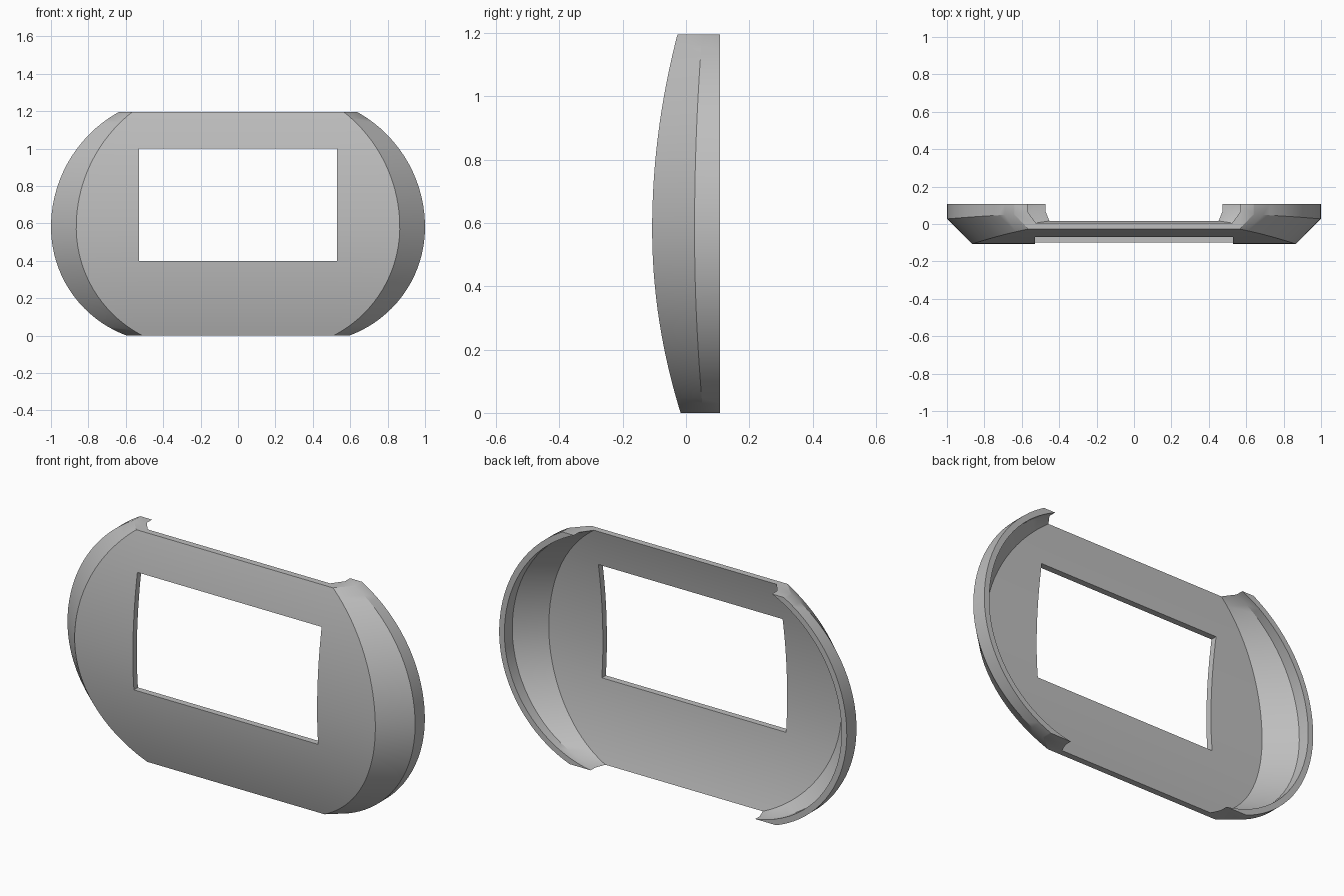
import bpy, bmesh, math

cube = bpy.data.objects.get("Cube")
if cube:
    bpy.data.objects.remove(cube, do_unlink=True)

HEIGHT, MID = 1.196, 0.58           # panel height and widest level
WIN_X, WIN_LO, WIN_HI = 0.53, 0.4, 1.0
REAR = 0.107


def arc(z, reach, r_top, r_low, inset=0.0):
    """Half width of a side arc at height z; inset shrinks its radius."""
    r = r_top if z > MID else r_low
    return reach - r + math.sqrt(max((r - inset) ** 2 - (z - MID) ** 2, 0))


def bulge(z):
    """Depth lost from the crown of the panel towards its ends."""
    if z > MID:
        return 0.08 * ((z - MID) / (HEIGHT - MID)) ** 2
    return 0.09 * ((MID - z) / MID) ** 2


def section(z, inner):
    """Points across the shell at height z: rim, crease, foot, window side, mirrored."""
    t = 0.03 if inner else 0.0
    b = bulge(z)
    rim = arc(z, 1.0, 0.704, 0.617, t)
    foot = arc(z, 0.865, 0.783, 0.651, t * 0.8)
    front = -REAR + b + t * 1.1
    crease = 0.027 + 0.3 * b + t * 0.5
    side = min(WIN_X, arc(z, 0.865, 0.783, 0.651, 0.03) - 0.02)
    half = [(rim, REAR), (rim, crease), (foot, front), (side, front)]
    return [(x, y, z) for x, y in half] + [(-x, y, z) for x, y in reversed(half)]


# Levels are closer together at the ends, where the arcs turn fastest
def spread(a, b, n, start, stop):
    return [a + (b - a) * (math.sin(start + (stop - start) * i / n) - math.sin(start))
            / (math.sin(stop) - math.sin(start)) for i in range(n)]


Q = math.pi / 2
levels = (spread(0, WIN_LO, 16, -Q, 0) + spread(WIN_LO, WIN_HI, 14, -0.5, 0.5)
          + spread(WIN_HI, HEIGHT, 8, 0, Q) + [HEIGHT])

# Shell: outer and inner skins joined along every open border
bm = bmesh.new()
skins = [[[bm.verts.new(p) for p in section(z, inner)] for z in levels]
         for inner in (False, True)]
twin = {o: i for ro, ri in zip(*skins) for o, i in zip(ro, ri)}
outer = skins[0]
for r in range(len(levels) - 1):
    in_window = WIN_LO < (levels[r] + levels[r + 1]) / 2 < WIN_HI
    for c in range(len(outer[r]) - 1):
        if c == 3 and in_window:
            continue                # window opening
        quad = [outer[r][c], outer[r][c + 1], outer[r + 1][c + 1], outer[r + 1][c]]
        bm.faces.new(quad)
border = [e for e in bm.edges if e.is_boundary]
for f in list(bm.faces):
    bm.faces.new([twin[v] for v in reversed(f.verts)])
for e in border:
    a, b = e.verts
    bm.faces.new((a, b, twin[b], twin[a]))
bmesh.ops.recalc_face_normals(bm, faces=bm.faces)

mesh = bpy.data.meshes.new("bezel_shell")
bm.to_mesh(mesh)
bm.free()
shell = bpy.data.objects.new("bezel_shell", mesh)
bpy.context.collection.objects.link(shell)

# Plain grey finish
grey = bpy.data.materials.new("light_grey")
grey.use_nodes = True
color = (0.52, 0.52, 0.52, 1)
grey.diffuse_color = color
grey.node_tree.nodes["Principled BSDF"].inputs["Base Color"].default_value = color
mesh.materials.append(grey)

bpy.ops.object.select_all(action='DESELECT')
shell.select_set(True)
bpy.context.view_layer.objects.active = shell
bpy.ops.object.shade_smooth_by_angle(angle=math.radians(30))
